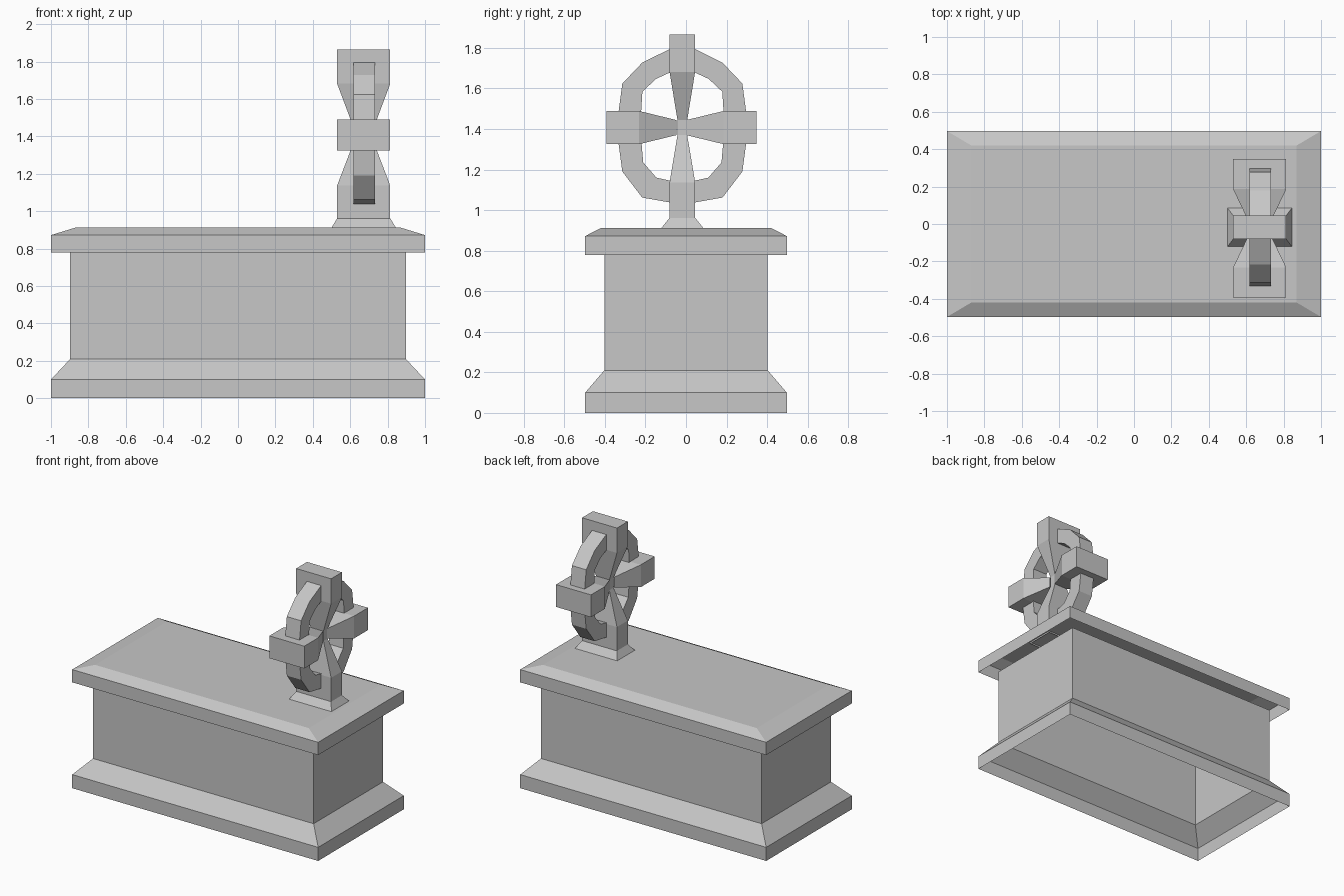
import bpy
import bmesh
from mathutils import Vector

if "Cube" in bpy.data.objects:
    bpy.data.objects.remove(bpy.data.objects["Cube"], do_unlink=True)

# Single stone colour
stone = bpy.data.materials.new("grey_stone")
stone.use_nodes = True
colour = (0.57, 0.57, 0.57, 1)
stone.diffuse_color = colour
stone.node_tree.nodes["Principled BSDF"].inputs["Base Color"].default_value = colour

X, Y, Z = Vector((1, 0, 0)), Vector((0, 1, 0)), Vector((0, 0, 1))


def finish(name, bm):
    bmesh.ops.recalc_face_normals(bm, faces=bm.faces)
    mesh = bpy.data.meshes.new(name)
    bm.to_mesh(mesh)
    bm.free()
    mesh.materials.append(stone)
    obj = bpy.data.objects.new(name, mesh)
    bpy.context.collection.objects.link(obj)
    return obj


def bridge(bm, a, b):
    n = len(a)
    for i in range(n):
        j = (i + 1) % n
        bm.faces.new((a[i], a[j], b[j], b[i]))


def loft(name, sections, origin=Vector(), along=Z, across=Y, cap_start=False, cap_end=False):
    """Join rectangular sections given as (distance, half x, half across)."""
    bm = bmesh.new()
    rings = []
    for dist, hx, hw in sections:
        centre = origin + along * dist
        rings.append([bm.verts.new(centre + X * hx * sx + across * hw * sw)
                      for sx, sw in ((-1, -1), (1, -1), (1, 1), (-1, 1))])
    for a, b in zip(rings, rings[1:]):
        bridge(bm, a, b)
    if cap_start:
        bm.faces.new(rings[0][::-1])
    if cap_end:
        bm.faces.new(rings[-1])
    return finish(name, bm)


# Hollow chest with a flared plinth, open underneath
loft("chest_and_plinth", [(0, 1, .497), (.1, 1, .497), (.21, .897, .403), (.778, .897, .403)])

# Overhanging lid shell with a bevelled top
loft("lid", [(.778, 1, .497), (.872, 1, .497), (.912, .87, .42)], cap_end=True)

# Flared foot of the cross
hub = Vector((.672, -.018, 1.407))
loft("cross_foot", [(.9, .172, .103), (.912, .172, .103), (.962, .142, .063)],
     origin=Vector((hub.x, hub.y, 0)))

# Upright of the cross, pinched at the hub
loft("cross_upright",
     [(-.445, .142, .063), (-.27, .142, .063), (-.037, .053, .024),
      (.037, .053, .024), (.275, .142, .063), (.458, .142, .063)],
     origin=hub, cap_end=True)

# Side arms of the cross
for side, label in ((1, "back"), (-1, "front")):
    loft("cross_arm_" + label,
         [(.024, .053, .037), (.209, .142, .082), (.37, .142, .082)],
         origin=hub + Y * -.005, along=Y * side, across=Z, cap_end=True)

# Faceted ring linking the arms
upper_outer = [(.325, 0), (.296, .217), (.198, .32), (0, .418)]
lower_outer = [(.296, -.217), (.198, -.345), (0, -.38)]
upper_inner = [(.208, 0), (.197, .177), (.13, .24), (0, .3)]
lower_inner = [(.193, -.172), (.128, -.247), (0, -.275)]


def outline(upper, lower):
    half = lower[::-1] + upper
    return half + [(-y, z) for y, z in half[-2:0:-1]]


bm = bmesh.new()
loops = []
for points, sx in ((outline(upper_outer, lower_outer), -1), (outline(upper_outer, lower_outer), 1),
                   (outline(upper_inner, lower_inner), 1), (outline(upper_inner, lower_inner), -1)):
    loops.append([bm.verts.new(hub + X * (.003 + .058 * sx) + Y * y + Z * z) for y, z in points])
for i in range(4):
    bridge(bm, loops[i], loops[(i + 1) % 4])
finish("cross_ring", bm)
